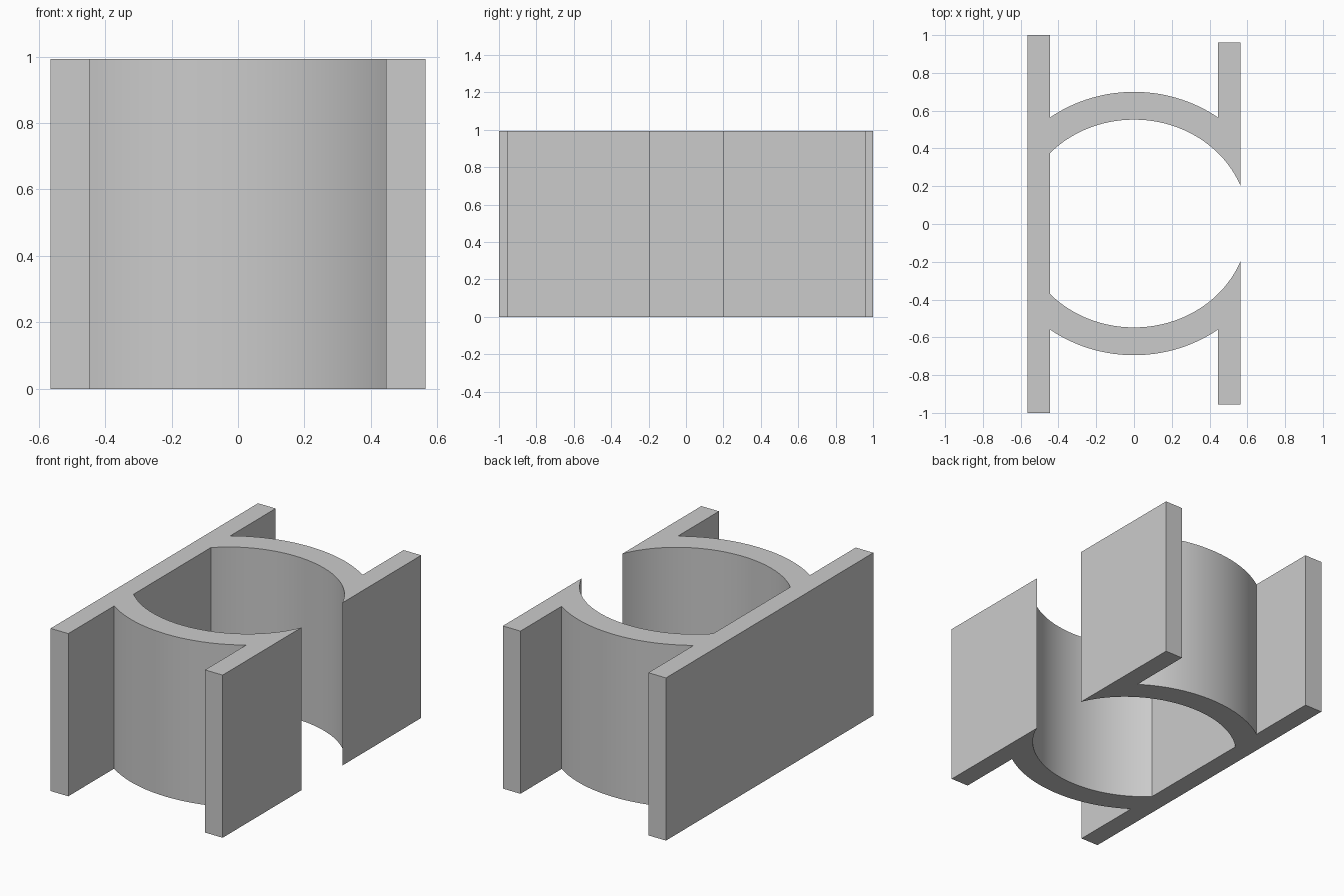
import bpy, bmesh, math

cube = bpy.data.objects.get("Cube")
if cube:
    bpy.data.objects.remove(cube, do_unlink=True)

HEIGHT = 0.993
EDGE = 0.565           # outer faces of both plates
INSIDE = 0.446         # inner faces of both plates
MID_Y = 0.0025
OUTER = (0.75, 0.697)  # radii of the curved walls
INNER = (0.605, 0.55)
STEPS = 48

grey = bpy.data.materials.new("plain grey")
grey.use_nodes = True
colour = (0.6, 0.6, 0.6, 1)
grey.diffuse_color = colour
grey.node_tree.nodes["Principled BSDF"].inputs["Base Color"].default_value = colour


def arc(radii, x_from, x_to, side):
    """Points on the upper (side=1) or lower (side=-1) part of an ellipse."""
    a, b = radii
    t0, t1 = math.acos(x_from / a), math.acos(x_to / a)
    angles = [t0 + (t1 - t0) * i / STEPS for i in range(STEPS + 1)]
    return [(a * math.cos(t), MID_Y + side * b * math.sin(t)) for t in angles]


# Outline, counterclockwise: long plate, lower wall and wing, upper wall and wing
outline = [(-EDGE, -1), (-INSIDE, -1)]
outline += arc(OUTER, -INSIDE, INSIDE, -1)
outline += [(INSIDE, -0.955), (EDGE, -0.955)]
outline += arc(INNER, EDGE, -INSIDE, -1)
outline += arc(INNER, -INSIDE, EDGE, 1)
outline += [(EDGE, 0.96), (INSIDE, 0.96)]
outline += arc(OUTER, INSIDE, -INSIDE, 1)
outline += [(-INSIDE, 1), (-EDGE, 1)]

# Extrude the outline upward
bm = bmesh.new()
base = bm.faces.new([bm.verts.new((x, y, 0)) for x, y in outline])
top = bmesh.ops.extrude_face_region(bm, geom=[base], use_keep_orig=True)
bmesh.ops.translate(bm, vec=(0, 0, HEIGHT),
                    verts=[v for v in top["geom"] if isinstance(v, bmesh.types.BMVert)])
bmesh.ops.recalc_face_normals(bm, faces=bm.faces)
mesh = bpy.data.meshes.new("channel_bracket")
bm.to_mesh(mesh)
bm.free()
mesh.materials.append(grey)

bracket = bpy.data.objects.new("channel_bracket", mesh)
bpy.context.collection.objects.link(bracket)
bpy.ops.object.select_all(action="DESELECT")
bracket.select_set(True)
bpy.context.view_layer.objects.active = bracket
bpy.ops.object.shade_smooth_by_angle(angle=math.radians(20))
